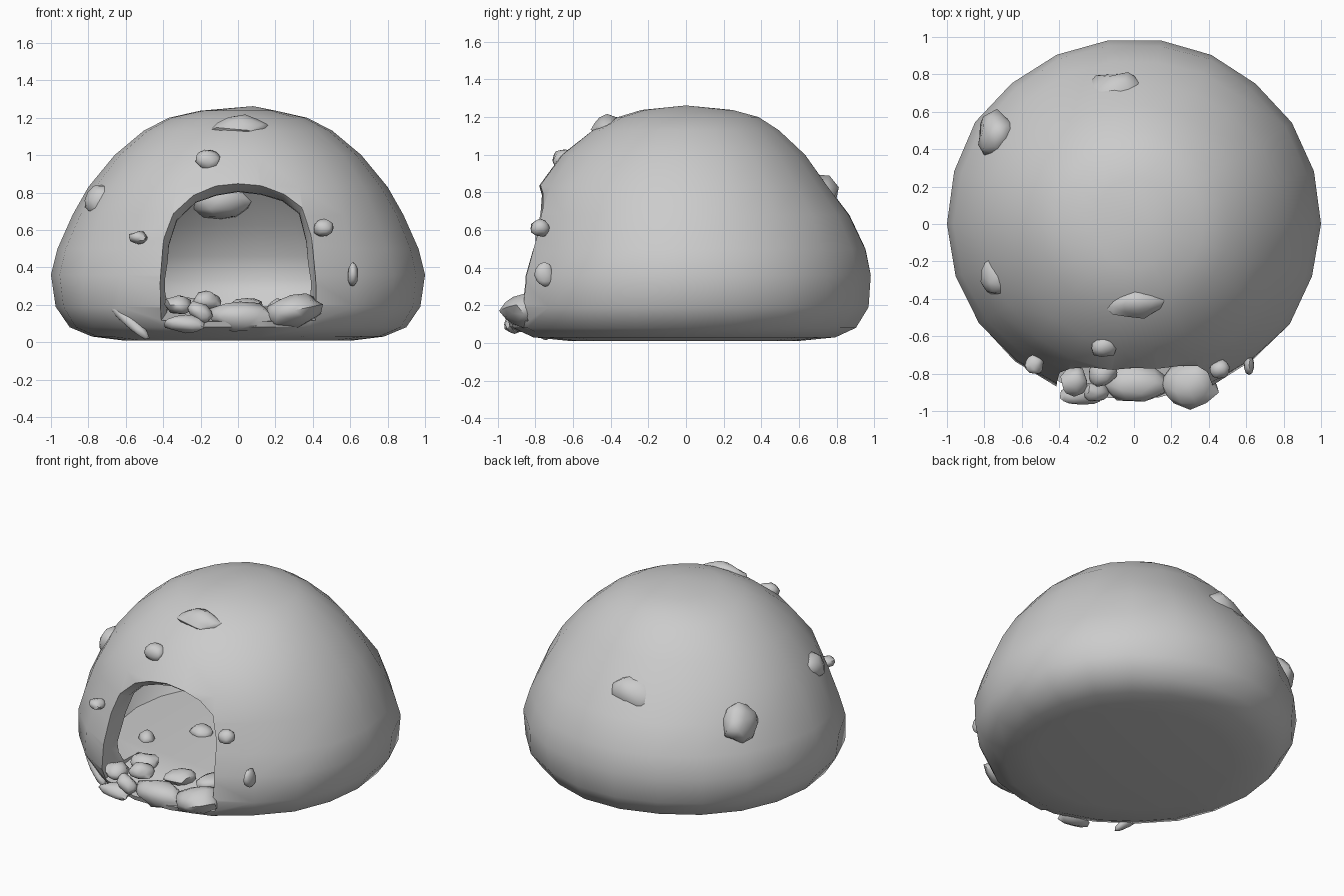
import bpy, bmesh, math, random
from mathutils import Vector, Euler, noise

if "Cube" in bpy.data.objects:
    bpy.data.objects.remove(bpy.data.objects["Cube"])

random.seed(4)

# dome profile: z, radius at sides, front, back
PROFILE = [(0.01, .62, .62, .60), (.03, .78, .82, .80), (.08, .90, .93, .91), (.19, .975, .965, .98),
           (.36, 1.0, .935, .99), (.50, .965, .895, .96), (.68, .885, .845, .875), (.83, .80, .79, .76),
           (1.0, .66, .665, .64), (1.13, .505, .50, .50), (1.20, .37, .365, .39), (1.238, .20, .24, .25)]


def finish(bm, name):
    bmesh.ops.recalc_face_normals(bm, faces=bm.faces)
    me = bpy.data.meshes.new(name)
    bm.to_mesh(me)
    bm.free()
    ob = bpy.data.objects.new(name, me)
    bpy.context.collection.objects.link(ob)
    return ob


def loft(name, rings, apex=None):
    bm = bmesh.new()
    loops = [[bm.verts.new(p) for p in ring] for ring in rings]
    n = len(loops[0])
    for a, b in zip(loops, loops[1:]):
        for i in range(n):
            j = (i + 1) % n
            bm.faces.new((a[i], a[j], b[j], b[i]))
    bm.faces.new(loops[0])
    if apex:
        t = bm.verts.new(apex)
        for i in range(n):
            bm.faces.new((loops[-1][i], loops[-1][(i + 1) % n], t))
    else:
        bm.faces.new(loops[-1])
    return finish(bm, name)


def dome_rings(profile, seg, rough):
    rings = []
    for z, side, front, back in profile:
        ring = []
        for i in range(seg):
            a = 2 * math.pi * i / seg
            c, s = math.cos(a), math.sin(a)
            r = side * c * c + (front if s < 0 else back) * s * s
            # slightly uneven surface
            r *= 1 + rough * noise.noise(Vector((c * 3, s * 3, z * 3 + 5))) * abs(2 * c * s)
            ring.append((r * c, r * s, z))
        rings.append(ring)
    return rings


def smooth(ob, angle):
    bpy.ops.object.select_all(action='DESELECT')
    ob.select_set(True)
    bpy.context.view_layer.objects.active = ob
    bpy.ops.object.shade_smooth_by_angle(angle=math.radians(angle))


# outer shell
shell = loft("cave_dome", dome_rings(PROFILE, 22, .025), (.08, 0, 1.262))

# hollow inside, thicker toward the back, with a flat floor
inner = [(.19, .76, .80, .76), (.26, .82, .83, .81)]
inner += [(z * .92, s - .15, f - .10, b - .15) for z, s, f, b in PROFILE[4:-1]]
cavity = loft("cavity_cutter", dome_rings(inner, 22, .025), (.05, 0, 1.12))

# arched doorway, flaring outward
ARCH = [(-.40, .0), (-.405, .30), (-.39, .54), (-.345, .68), (-.24, .78), (-.12, .82), (0, .84),
        (.13, .825), (.25, .79), (.345, .72), (.385, .56), (.405, .30), (.405, .0)]


def arch_ring(y, kx, kz, base):
    return [(x * kx, y, max(z * kz, base)) for x, z in ARCH]


door = loft("doorway_cutter", [arch_ring(-1.2, 1.08, 1.2, .09), arch_ring(-.80, 1.02, 1.035, .12),
                               arch_ring(-.71, .95, .96, .16), arch_ring(-.45, .93, .94, .2)])

for cutter in (cavity, door):
    cutter.hide_render = True
    mod = shell.modifiers.new(cutter.name, 'BOOLEAN')
    mod.operation = 'DIFFERENCE'
    mod.solver = 'EXACT'
    mod.object = cutter
bpy.context.view_layer.update()
shell_mesh = bpy.data.meshes.new_from_object(shell.evaluated_get(bpy.context.evaluated_depsgraph_get()))
shell.modifiers.clear()
shell.data = shell_mesh
for cutter in (cavity, door):
    bpy.data.objects.remove(cutter)
smooth(shell, 45)


# irregular rounded rock
def rock(name, loc, half, rot=(0, 0, 0), rough=.3):
    bm = bmesh.new()
    bmesh.ops.create_icosphere(bm, subdivisions=2, radius=1)
    seed = Vector((random.uniform(0, 50), random.uniform(0, 50), 0))
    turn = Euler([math.radians(d) for d in rot])
    for v in bm.verts:
        p = v.co * (1.03 + rough * noise.noise(v.co * 1.3 + seed))
        p = Vector([c * h for c, h in zip(p, half)])
        p.rotate(turn)
        v.co = p + Vector(loc)
    ob = finish(bm, name)
    smooth(ob, 50)


# rocks piled on the threshold
for i, args in enumerate([
    ((.30, -.86, .17), (.15, .12, .085), (0, -12, 0)),
    ((.01, -.85, .13), (.165, .11, .08), (0, 0, 0)),
    ((-.28, -.91, .10), (.11, .06, .045), (0, 0, 0)),
    ((-.32, -.84, .20), (.07, .075, .05), (0, 0, 0)),
    ((-.20, -.90, .16), (.075, .05, .045), (0, 35, 0)),
    ((-.17, -.80, .22), (.08, .07, .05), (0, 0, 20)),
]):
    rock(f"threshold_rock_{i + 1}", *args)

# pebbles on the cave floor
for i, (x, y, r) in enumerate([(-.27, -.62, .09), (.04, -.68, .10), (.24, -.62, .10),
                               (-.45, -.34, .06), (-.23, -.07, .08)]):
    rock(f"floor_pebble_{i + 1}", (x, y, .19), (r, r * .8, .045), (0, 0, i * 40))

# stones set into the wall
for i, args in enumerate([
    ((.01, -.43, 1.15), (.145, .075, .05), (32, 0, 0)),
    ((-.16, -.655, .975), (.065, .055, .055), (40, 0, 0)),
    ((-.53, -.75, .56), (.05, .05, .032), (0, 0, -30)),
    ((.46, -.775, .61), (.055, .05, .045), (0, 0, 30)),
    ((.615, -.755, .36), (.027, .05, .062), (0, 0, 0)),
    ((-.73, -.28, .76), (.095, .10, .085), (0, 0, 0)),
    ((-.73, .48, .66), (.10, .12, .12), (0, 0, -30)),
    ((-.09, .67, .77), (.19, .15, .115), (0, 0, 0)),
]):
    rock(f"wall_stone_{i + 1}", *args)

# slanted ridge low on the front left
rock("slanted_ridge", (-.60, -.68, .14), (.19, .05, .035), (0, 40, -32), .1)
